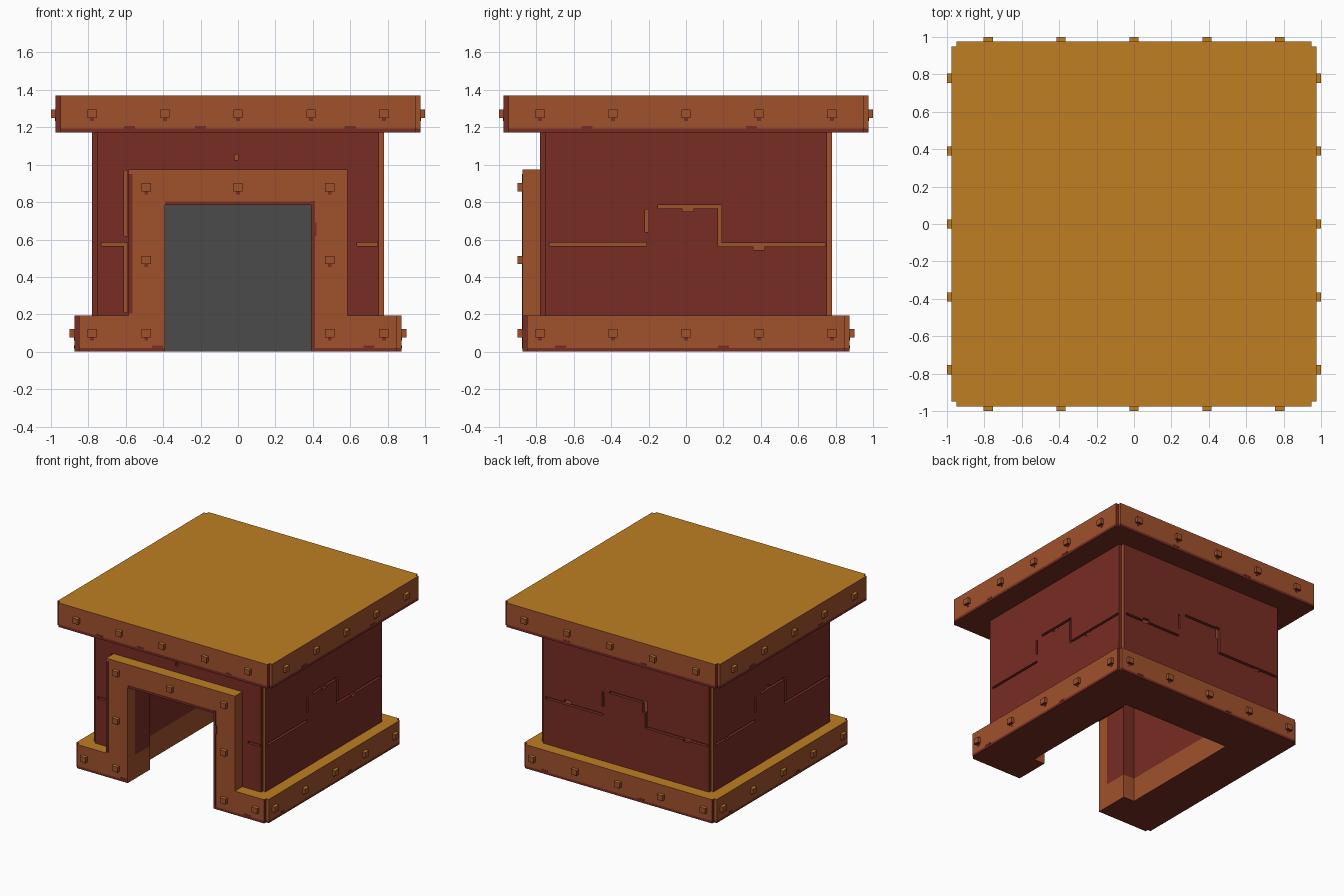
import bpy, bmesh, math
from mathutils import Vector, Matrix

if "Cube" in bpy.data.objects:
    bpy.data.objects.remove(bpy.data.objects["Cube"])

UP = Vector((0, 0, 1))
COLS = [("rust_orange", (0.352, 0.084, 0.026)), ("dark_red", (0.188, 0.026, 0.017)),
        ("gold_top", (0.515, 0.212, 0.016)), ("dark_grey", (0.071, 0.071, 0.071))]
MATS = []
for nm, c in COLS:
    m = bpy.data.materials.new(nm)
    m.diffuse_color = (*c, 1)
    m.use_nodes = True
    m.node_tree.nodes["Principled BSDF"].inputs["Base Color"].default_value = m.diffuse_color
    MATS.append(m)
ORANGE, RED, GOLD, GREY = range(4)
SIDES = {"front": 0, "right": 90, "back": 180, "left": 270}


def finish(name, bm):
    bmesh.ops.recalc_face_normals(bm, faces=bm.faces)
    me = bpy.data.meshes.new(name)
    bm.to_mesh(me)
    bm.free()
    ob = bpy.data.objects.new(name, me)
    bpy.context.collection.objects.link(ob)
    for m in MATS:
        me.materials.append(m)
    return ob


def add_box(bm, lo, hi, side="front"):
    lo, hi = Vector(lo), Vector(hi)
    s = hi - lo
    mat = (Matrix.Rotation(math.radians(SIDES[side]), 4, 'Z')
           @ Matrix.Translation((lo + hi) / 2) @ Matrix.Diagonal((*s, 1)))
    bmesh.ops.create_cube(bm, size=1, matrix=mat)


def paint(ob, rule):
    for p in ob.data.polygons:
        p.material_index = rule(p.center, p.normal)


def by_direction(c, n):
    return GOLD if n.z > .5 else RED if n.z < -.5 else ORANGE


def notched_block(name, a, n, levels):
    """Square block with small notched vertical corners, side faces split at levels."""
    bm = bmesh.new()
    pts = []
    for k in range(4):
        r = Matrix.Rotation(k * math.pi / 2, 3, 'Z')
        pts += [r @ Vector(p) for p in ((a, a - n, 0), (a - n, a - n, 0), (a - n, a, 0))]
    rings = [[bm.verts.new((p.x, p.y, z)) for p in pts] for z in levels]
    for lo, hi in zip(rings, rings[1:]):
        for i in range(12):
            j = (i + 1) % 12
            bm.faces.new((lo[i], lo[j], hi[j], hi[i]))
    bm.faces.new(rings[0])
    bm.faces.new(rings[-1])
    return finish(name, bm)


def cut(ob, boxes):
    bm = bmesh.new()
    for b in boxes:
        add_box(bm, *b)
    cutter = finish("cutter", bm)
    cutter.hide_render = True
    md = ob.modifiers.new("cut", 'BOOLEAN')
    md.operation, md.solver, md.object, md.use_self = 'DIFFERENCE', 'EXACT', cutter, True
    bpy.context.view_layer.objects.active = ob
    bpy.ops.object.modifier_apply(modifier="cut")
    bpy.data.objects.remove(cutter)


N = 0.025


def trim_rule(a, z0):
    def rule(c, n):
        if abs(n.z) > .5:
            return GOLD if n.z > 0 else RED
        d = c.dot(n)
        if d < 0:                                  # inside of the room
            return GREY if n.y < -.5 and c.y > .4 else ORANGE
        if c.z < z0 + .02:
            return RED
        if abs(d - (a - N)) < .004:                # corner notch: left dark
            return RED if c.dot(UP.cross(n)) < 0 else ORANGE
        return ORANGE
    return rule


def wall_rule(c, n):
    d = c.dot(n)
    if abs(n.z) > .5:
        return RED
    if d < 0:
        return GREY if n.y < -.5 and abs(c.y - .49) < .01 else RED
    if abs(d - .755) < .003:                       # groove floors and notches
        return RED if c.dot(UP.cross(n)) < -.75 else ORANGE
    return RED


ROOM = ((-.49, -.585, -.1), (.49, .49, 1.3))
DOOR = ((-.39, -1.1, -.1), (.39, -.5, .785))

# Base ring with the doorway
base = notched_block("base", .875, N, (0, .02, .195))
cut(base, [ROOM])
cut(base, [DOOR])
paint(base, trim_rule(.875, 0))

# Walls with narrow engraved cracks (u, z ranges seen from outside)
walls = notched_block("walls", .78, N, (.195, 1.172))
cut(walls, [ROOM])
cut(walls, [DOOR])
SIDE_CRACKS = [(-.73, -.21, .566, .584), (-.218, -.2, .64, .76), (-.15, .19, .766, .784),
               (.172, .19, .566, .775), (.18, .745, .564, .582)]
FRONT_CRACKS = [(-.73, -.592, .566, .584), (-.61, -.592, .21, .575), (-.61, -.592, .62, .97),
                (.635, .745, .566, .584), (-.02, 0, 1.025, 1.055)]
SPOTS = {"front": [], "right": [(.36, .42, .545, .575), (-.02, .04, .75, .775)],
         "back": [(-.56, -.5, .575, .605), (.15, .182, .69, .79), (.52, .58, .55, .58)],
         "left": [(-.08, -.03, .772, .805), (-.59, -.55, .555, .58)]}
grooves = [((u0, -.9, z0), (u1, -.755, z1), s) for s in SIDES
           for u0, u1, z0, z1 in (FRONT_CRACKS if s == "front" else SIDE_CRACKS) + SPOTS[s]]
cut(walls, grooves)
paint(walls, wall_rule)

# Roof slab
roof = notched_block("roof", .975, N, (1.172, 1.194, 1.37))
paint(roof, trim_rule(.975, 1.172))

# Door frame
bm = bmesh.new()
prof = [(-.585, .195), (-.585, .975), (.585, .975), (.585, .195),
        (.39, .195), (.39, .785), (-.39, .785), (-.39, .195)]
f = bm.faces.new([bm.verts.new((x, -.875, z)) for x, z in prof])
ext = bmesh.ops.extrude_face_region(bm, geom=[f])
bmesh.ops.translate(bm, vec=(0, .097, 0),
                    verts=[v for v in ext["geom"] if isinstance(v, bmesh.types.BMVert)])
frame = finish("door_frame", bm)
paint(frame, by_direction)

# Dark worn edges: door frame strips, drips under bolts and chips along the trims
worn = bmesh.new()
for x0, x1, z0, z1 in ((-.585, -.565, .205, .95), (.39, .412, .02, .805), (-.39, .39, .785, .803),
                       (.412, .42, .62, .69)):
    add_box(worn, (x0, -.878, z0), (x1, -.874, z1))
CHIPS = {"front": (-.58, -.2, .6), "right": (-.53, .35), "back": (-.4, .3), "left": (-.53, .35)}
for s in SIDES:
    for u in CHIPS[s]:
        add_box(worn, (u - .03, -.977, 1.19), (u + .03, -.974, 1.206), s)
    for u in ((-.43, .7) if s == "front" else (-.67, .2)):
        add_box(worn, (u - .03, -.877, .018), (u + .03, -.874, .033), s)

# Square bolts
ROW = (-.78, -.39, 0, .39, .78)
bolts = bmesh.new()


def bolt(u, z, y, side):
    add_box(bolts, (u - .025, -y - .025, z - .022), (u + .025, -y + .01, z + .023), side)
    add_box(worn, (u - .01, -y - .003, z - .038), (u + .01, -y + .001, z - .022), side)


for s in SIDES:
    for u in ROW:
        bolt(u, 1.273, .975, s)
    for u in ((-.78, -.49, .49, .78) if s == "front" else ROW):
        bolt(u, .098, .875, s)
for u, z in ((-.49, .88), (0, .88), (.49, .88), (-.49, .49), (.49, .49)):
    bolt(u, z, .875, "front")
paint(finish("bolts", bolts), by_direction)
paint(finish("worn_edges", worn), lambda c, n: RED)
